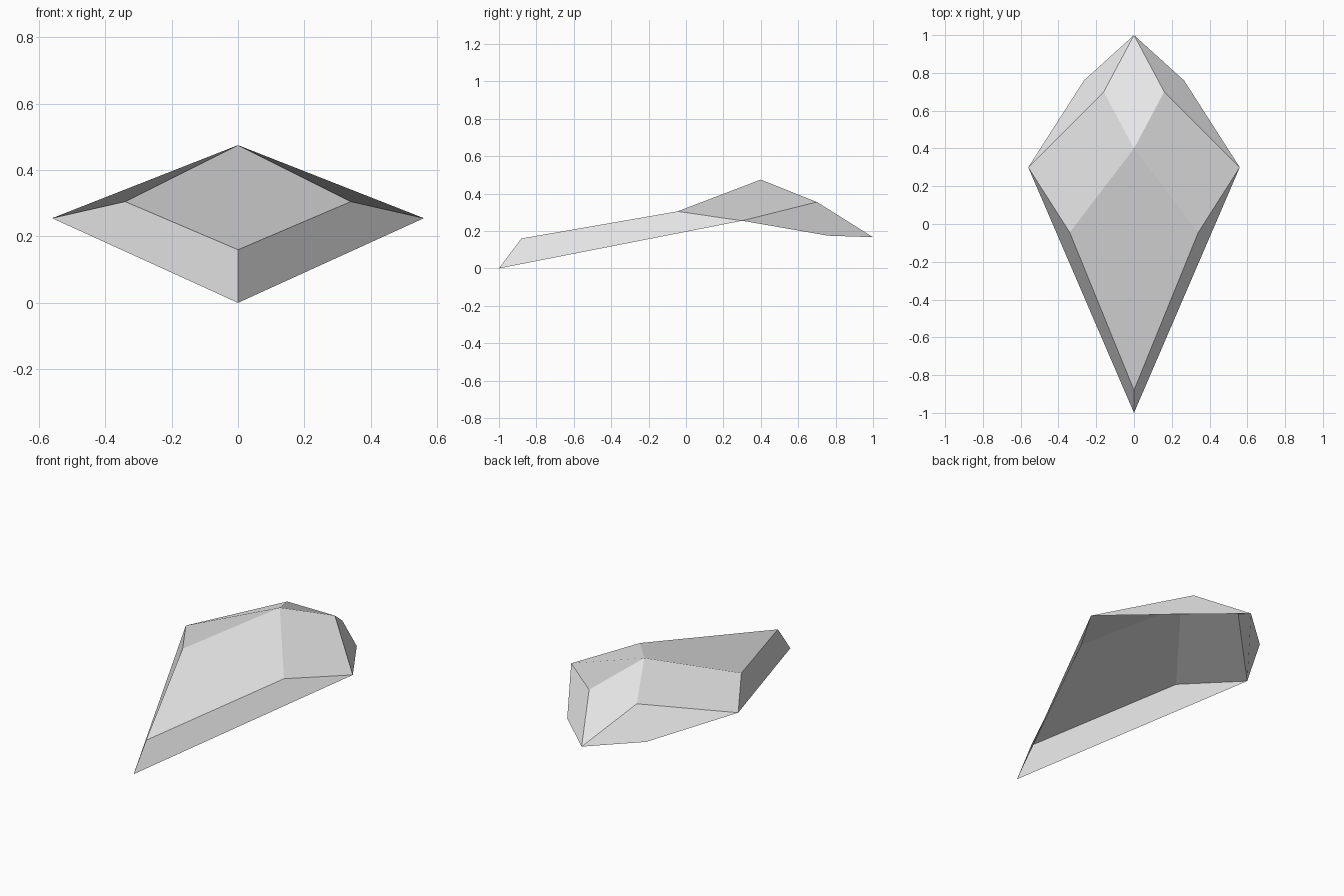
import bpy
import bmesh

cube = bpy.data.objects.get("Cube")
if cube:
    bpy.data.objects.remove(cube, do_unlink=True)

# One plain grey for the whole shell
grey = bpy.data.materials.new("light_grey")
grey.use_nodes = True
colour = (0.8, 0.8, 0.8, 1.0)
grey.diffuse_color = colour
grey.node_tree.nodes["Principled BSDF"].inputs["Base Color"].default_value = colour

# Corner points of the left half; off-centre ones are mirrored
corners = {
    "front_tip": (0, -1.0, 0),
    "front_top": (0, -0.88, 0.16),
    "peak": (0, 0.4, 0.475),
    "back_tip": (0, 1.0, 0.167),
    "shoulder": (0.34, -0.045, 0.305),
    "wing": (0.56, 0.30, 0.255),
    "back_top": (0.16, 0.70, 0.355),
    "back_side": (0.265, 0.76, 0.175),
}

bm = bmesh.new()
left, right = {}, {}
for name, (x, y, z) in corners.items():
    left[name] = bm.verts.new((x, y, z))
    right[name] = bm.verts.new((-x, y, z)) if x else left[name]

# Facets on the middle line: long front slope and short back slope
for side, end, other in (("shoulder", "peak", "front_top"),
                         ("back_top", "back_tip", "peak")):
    bm.faces.new((left[side], left[end], right[side], left[other]))

# Facets in pairs: front rim, upper flank and back rim
for a, b, c, d in (("front_tip", "wing", "shoulder", "front_top"),
                   ("peak", "shoulder", "wing", "back_top"),
                   ("wing", "back_side", "back_tip", "back_top")):
    bm.faces.new([left[n] for n in (a, b, c, d)])
    bm.faces.new([right[n] for n in (a, d, c, b)])

# Open-bottomed faceted shell, flat shaded
mesh = bpy.data.meshes.new("faceted_shell")
bm.to_mesh(mesh)
bm.free()
mesh.materials.append(grey)
shell = bpy.data.objects.new("faceted_shell", mesh)
bpy.context.collection.objects.link(shell)
